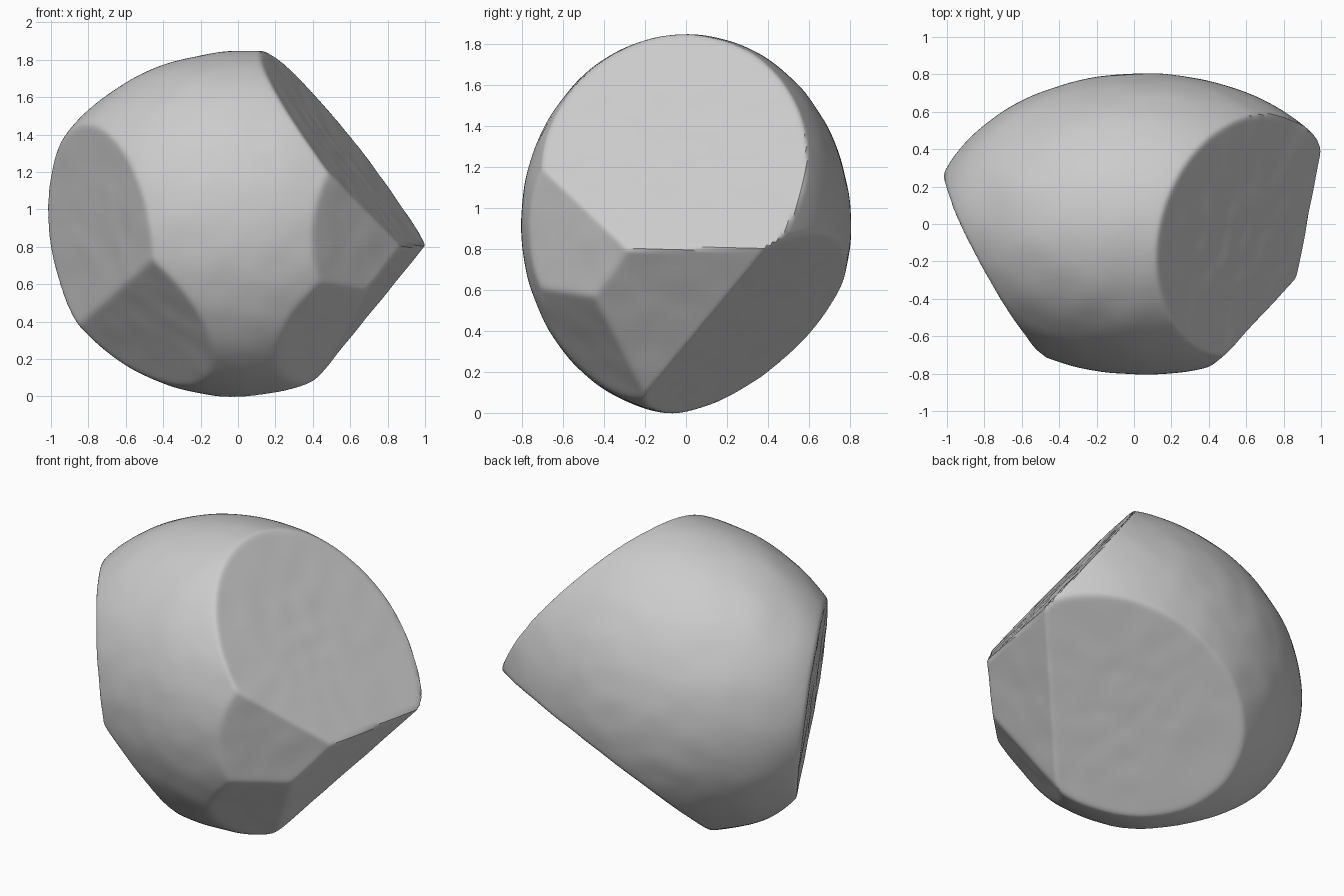
import bpy, bmesh
from mathutils import Vector, noise

cube = bpy.data.objects.get("Cube")
if cube:
    bpy.data.objects.remove(cube, do_unlink=True)

CENTRE = Vector((0.05, 0, 0.92))
RADII = Vector((1.13, 0.805, 0.928))
SHARPNESS = 150     # higher gives crisper edges between facets

# Flat facets: outward normal and a point on the facet
FACETS = [
    ((1, -0.205, 0.756), (1.01, 0.39, 0.8)),      # large upper left face
    ((0.44, 0.78, -1), (0.41, -0.2, 0.08)),       # large lower back face
    ((1, -0.18, -0.66), (0.88, -0.3, 0.81)),      # lower left wedge
    ((1, -1, -0.08), (0.86, -0.3, 0.82)),         # front left chip
    ((1, -1.167, -1.17), (0.67, -0.47, 0.57)),    # low front left chip
    ((-1.82, -1, -0.24), (-0.995, 0.21, 1)),      # front right face
    ((-1.03, -0.94, -1), (-0.46, -0.7, 0.73)),    # low front right face
]
PLANES = [(Vector(n).normalized(), Vector(p) - CENTRE) for n, p in FACETS]


def boulder_point(direction):
    """Point where a ray from the centre leaves the faceted ellipsoid."""
    inverse = [Vector([direction[i] / RADII[i] for i in range(3)]).length]
    for normal, point in PLANES:
        inverse.append(max(0, direction.dot(normal) / point.dot(normal)))
    largest = max(inverse)
    blend = sum((v / largest) ** SHARPNESS for v in inverse) ** (1 / SHARPNESS)
    # Faint worn unevenness
    wear = 1 + 0.005 * noise.noise(direction * 5)
    return CENTRE + direction * wear / (largest * blend)


# Boulder body
bm = bmesh.new()
bmesh.ops.create_icosphere(bm, subdivisions=7, radius=1)
for v in bm.verts:
    v.co = boulder_point(v.co.normalized())

mesh = bpy.data.meshes.new("boulder")
bm.to_mesh(mesh)
bm.free()
boulder = bpy.data.objects.new("boulder", mesh)
bpy.context.collection.objects.link(boulder)

# Stone colour
stone = bpy.data.materials.new("grey stone")
stone.use_nodes = True
stone.diffuse_color = (0.6, 0.6, 0.6, 1)
stone.node_tree.nodes["Principled BSDF"].inputs["Base Color"].default_value = (0.6, 0.6, 0.6, 1)
mesh.materials.append(stone)

bpy.context.view_layer.objects.active = boulder
boulder.select_set(True)
bpy.ops.object.shade_smooth_by_angle(angle=0.6)
